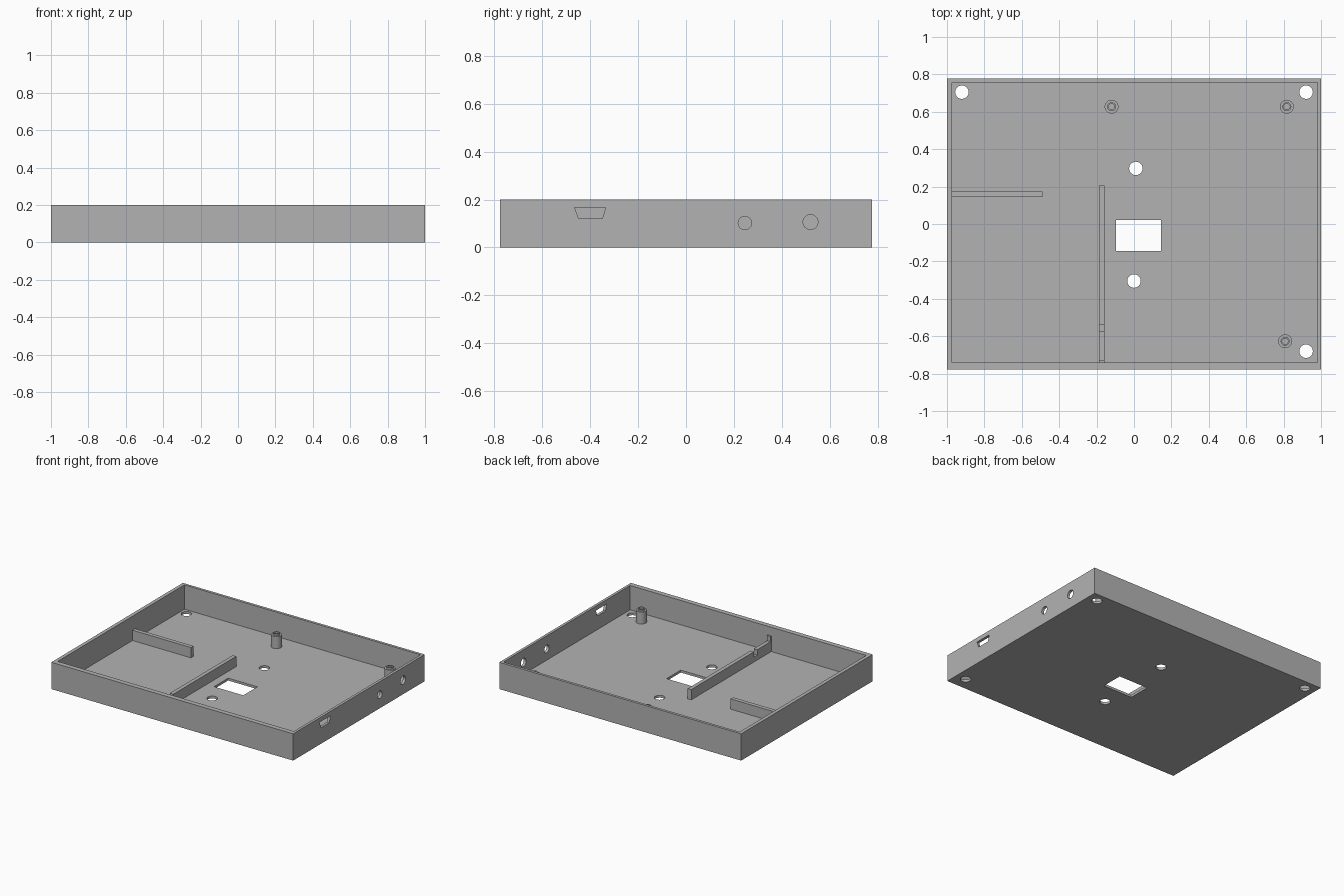
import bpy, bmesh, math
from mathutils import Matrix, Vector

cube = bpy.data.objects.get("Cube")
if cube:
    bpy.data.objects.remove(cube, do_unlink=True)

grey = bpy.data.materials.new("mid grey plastic")
grey.use_nodes = True
GREY = (0.45, 0.45, 0.45, 1)
grey.diffuse_color = GREY
grey.node_tree.nodes["Principled BSDF"].inputs["Base Color"].default_value = GREY

FLOOR = 0.018


def make(name, bm):
    bmesh.ops.recalc_face_normals(bm, faces=bm.faces)
    mesh = bpy.data.meshes.new(name)
    bm.to_mesh(mesh)
    bm.free()
    mesh.materials.append(grey)
    ob = bpy.data.objects.new(name, mesh)
    bpy.context.collection.objects.link(ob)
    return ob


def box(name, x0, x1, y0, y1, z0, z1):
    bm = bmesh.new()
    size = Matrix.Diagonal((x1 - x0, y1 - y0, z1 - z0, 1))
    move = Matrix.Translation(((x0 + x1) / 2, (y0 + y1) / 2, (z0 + z1) / 2))
    bmesh.ops.create_cube(bm, size=1, matrix=move @ size)
    return make(name, bm)


def side_prism(name, outline, x0, x1):
    """Extrude a (y, z) outline along x."""
    bm = bmesh.new()
    face = bm.faces.new([bm.verts.new((x0, y, z)) for y, z in outline])
    moved = bmesh.ops.extrude_face_region(bm, geom=[face])["geom"]
    verts = [v for v in moved if isinstance(v, bmesh.types.BMVert)]
    bmesh.ops.translate(bm, verts=verts, vec=(x1 - x0, 0, 0))
    return make(name, bm)


def drill(name, centre, radius, along_x=False):
    bm = bmesh.new()
    turn = Matrix.Rotation(math.pi / 2, 4, "Y") if along_x else Matrix()
    bmesh.ops.create_cone(bm, cap_ends=True, segments=32, radius1=radius,
                          radius2=radius, depth=0.12,
                          matrix=Matrix.Translation(centre) @ turn)
    return make(name, bm)


def smooth(ob):
    bpy.ops.object.select_all(action="DESELECT")
    ob.select_set(True)
    bpy.context.view_layer.objects.active = ob
    bpy.ops.object.shade_smooth_by_angle(angle=math.radians(30))


# Open tray, hollowed and pierced
tray = box("tray", -1, 1, -0.777, 0.777, 0, 0.2)
cutters = [
    box("cavity_cutter", -0.973, 0.98, -0.74, 0.757, FLOOR, 0.3),
    box("window_cutter", -0.097, 0.145, -0.145, 0.022, -0.1, 0.1),
    side_prism("connector_cutter", [(-0.465, 0.167), (-0.335, 0.167),
                                    (-0.35, 0.12), (-0.448, 0.12)], 0.93, 1.05),
    drill("small_port_cutter", (1, 0.246, 0.102), 0.028, True),
    drill("large_port_cutter", (1, 0.52, 0.106), 0.031, True),
]
for x, y in [(-0.92, 0.705), (0.92, 0.705), (0.92, -0.68), (0.01, 0.297), (0, -0.305)]:
    cutters.append(drill("floor_hole_cutter", (x, y, 0), 0.036))

for cutter in cutters:
    mod = tray.modifiers.new(cutter.name, "BOOLEAN")
    mod.operation = "DIFFERENCE"
    mod.solver = "EXACT"
    mod.object = cutter
    cutter.hide_render = True
bpy.context.view_layer.update()
bpy.context.view_layer.objects.active = tray
for mod in list(tray.modifiers):
    bpy.ops.object.modifier_apply(modifier=mod.name)
for cutter in cutters:
    bpy.data.objects.remove(cutter, do_unlink=True)
smooth(tray)

# Inner partitions: the long one has a cable notch and a raised end
BASE, TOP = 0.01, 0.095
box("short_partition", -0.98, -0.49, 0.144, 0.174, BASE, TOP)
side_prism("long_partition", [
    (-0.745, BASE), (0.205, BASE), (0.205, TOP), (-0.537, TOP), (-0.537, 0.055),
    (-0.575, 0.055), (-0.575, TOP), (-0.73, TOP), (-0.73, 0.135), (-0.745, 0.135),
], -0.187, -0.158)

# Hollow screw posts with a small collar on top
PROFILE = [(0.016, BASE), (0.016, 0.12), (0.024, 0.12),
           (0.024, 0.108), (0.037, 0.108), (0.037, BASE)]
for i, (x, y) in enumerate([(-0.12, 0.627), (0.817, 0.627), (0.808, -0.627)]):
    bm = bmesh.new()
    ring = [bm.verts.new((r, 0, z)) for r, z in PROFILE]
    edges = [bm.edges.new((a, b)) for a, b in zip(ring, ring[1:] + ring[:1])]
    bmesh.ops.spin(bm, geom=ring + edges, cent=(0, 0, 0), axis=(0, 0, 1),
                   angle=math.tau, steps=32, use_merge=True)
    bmesh.ops.remove_doubles(bm, verts=bm.verts, dist=0.0005)
    bmesh.ops.translate(bm, verts=bm.verts, vec=Vector((x, y, 0)))
    smooth(make(f"screw_post_{i + 1}", bm))
